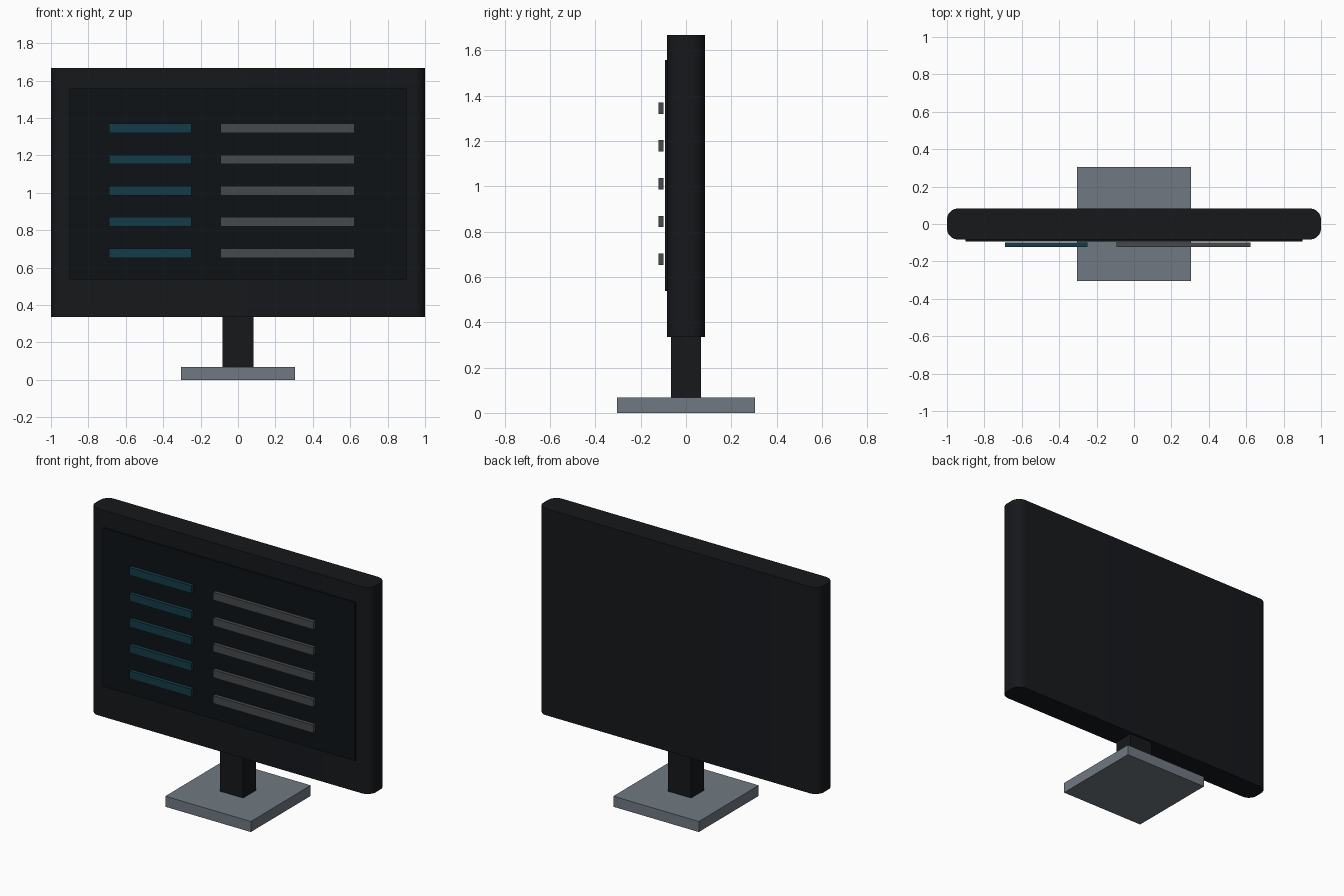
import bpy, bmesh

if "Cube" in bpy.data.objects:
    bpy.data.objects.remove(bpy.data.objects["Cube"])


def material(name, rgb):
    m = bpy.data.materials.new(name)
    m.diffuse_color = (*rgb, 1)
    m.use_nodes = True
    m.node_tree.nodes["Principled BSDF"].inputs["Base Color"].default_value = m.diffuse_color
    return m


def box(name, x, y, z, mat, corner=0):
    """Box from (min, max) ranges; corner rounds the upright edges."""
    bm = bmesh.new()
    bmesh.ops.create_cube(bm, size=1)
    for v in bm.verts:
        v.co = [r[0] if c < 0 else r[1] for r, c in zip((x, y, z), v.co)]
    if corner:
        upright = [e for e in bm.edges
                   if abs(e.verts[0].co.z - e.verts[1].co.z) > 1e-4]
        bmesh.ops.bevel(bm, geom=upright, offset=corner, segments=8,
                        profile=0.5, affect='EDGES')
    mesh = bpy.data.meshes.new(name)
    bm.to_mesh(mesh)
    bm.free()
    obj = bpy.data.objects.new(name, mesh)
    bpy.context.collection.objects.link(obj)
    mesh.materials.append(mat)
    if corner:
        bpy.ops.object.select_all(action='DESELECT')
        obj.select_set(True)
        bpy.context.view_layer.objects.active = obj
        bpy.ops.object.shade_smooth_by_angle(angle=0.6)
    return obj


black = material("black_plastic", (0.008, 0.009, 0.011))
glass = material("dark_glass", (0.004, 0.006, 0.008))
metal = material("grey_metal", (0.16, 0.19, 0.22))
teal = material("teal", (0.007, 0.045, 0.065))
grey = material("bar_grey", (0.062, 0.066, 0.07))

# Stand
box("base", (-0.305, 0.305), (-0.305, 0.305), (0, 0.068), metal)
box("neck", (-0.083, 0.083), (-0.066, 0.066), (0.068, 0.335), black)

# Housing and screen panel
box("housing", (-1, 1), (-0.083, 0.083), (0.335, 1.667), black, corner=0.06)
box("screen", (-0.9, 0.9), (-0.093, -0.075), (0.537, 1.557), glass)

# Two columns of raised bars on the display
for i in range(5):
    z = 0.678 + i * 0.1667
    rows = (z - 0.025, z + 0.025)
    box(f"short_bar_{i + 1}", (-0.69, -0.248), (-0.122, -0.099), rows, teal)
    box(f"long_bar_{i + 1}", (-0.093, 0.623), (-0.122, -0.099), rows, grey)
